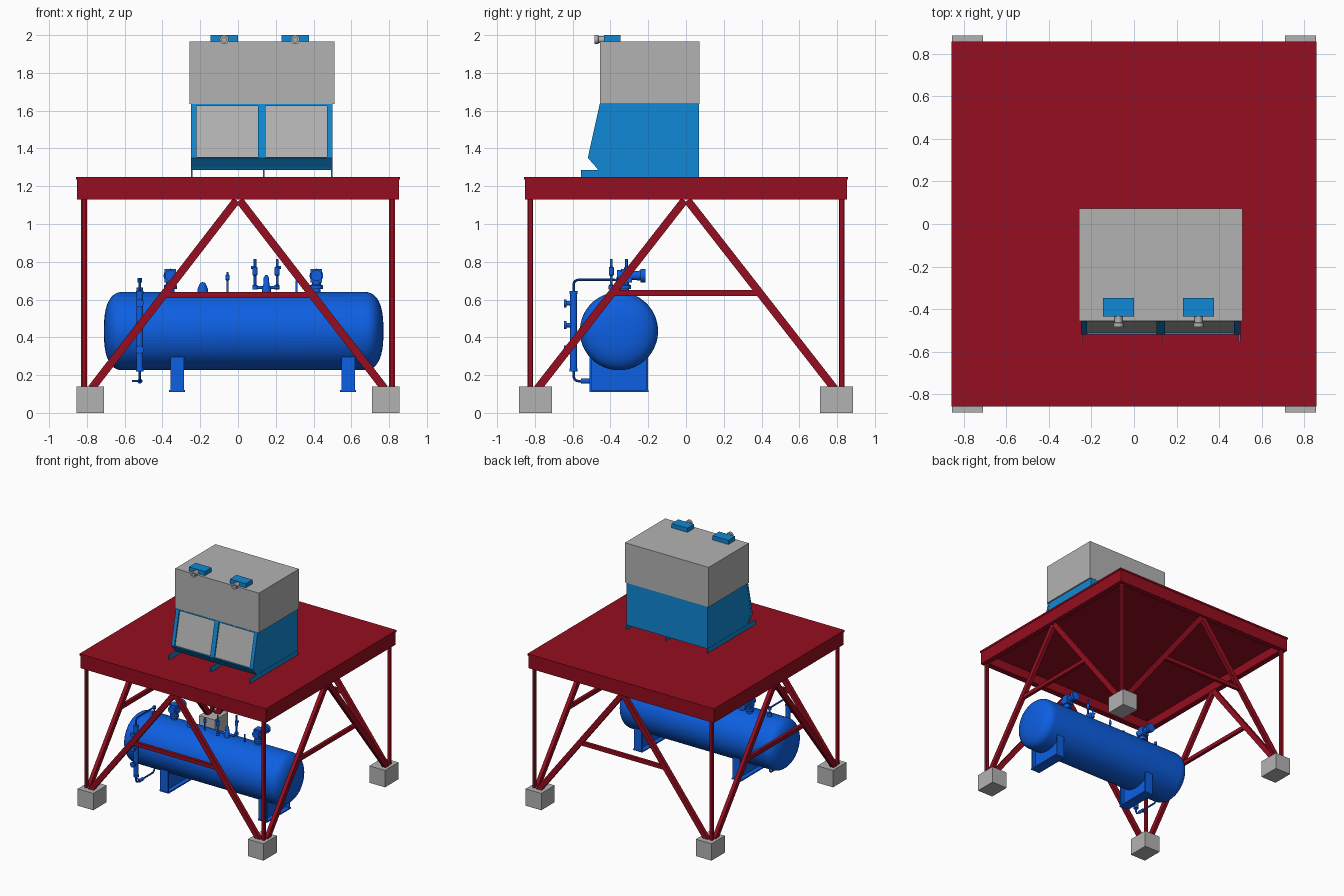
import bpy, bmesh, math
from mathutils import Vector, Matrix

if "Cube" in bpy.data.objects:
    bpy.data.objects.remove(bpy.data.objects["Cube"])

def mat(name, rgb):
    m = bpy.data.materials.new(name)
    m.diffuse_color = (*rgb, 1)
    m.use_nodes = True
    m.node_tree.nodes["Principled BSDF"].inputs["Base Color"].default_value = m.diffuse_color
    return m

RED = mat("dark_red_steel", (0.30, 0.004, 0.014))
TANK = mat("strong_blue", (0.004, 0.115, 0.76))
BLUE = mat("light_blue", (0.005, 0.25, 0.66))
GREY = mat("grey", (0.45, 0.45, 0.45))

def finish(name, bm, mats, smooth=False):
    bmesh.ops.recalc_face_normals(bm, faces=bm.faces)
    me = bpy.data.meshes.new(name)
    bm.to_mesh(me)
    bm.free()
    for m in mats:
        me.materials.append(m)
    if smooth:
        me.shade_smooth()
        me.set_sharp_from_angle(angle=math.radians(35))
    ob = bpy.data.objects.new(name, me)
    bpy.context.collection.objects.link(ob)
    return ob

def box(name, x, y, z, m):
    """Box from (min, max) ranges."""
    bm = bmesh.new()
    bmesh.ops.create_cube(bm, size=1)
    for v in bm.verts:
        v.co = [(r[0] + r[1]) / 2 + c * (r[1] - r[0]) for r, c in zip((x, y, z), v.co)]
    return finish(name, bm, [m])

def beam(name, a, b, side, w, d, m):
    """Rectangular bar from a to b; d is its depth along the vector side."""
    a, b, s = Vector(a), Vector(b), Vector(side)
    t = (b - a).normalized().cross(s) * w / 2
    s = s * d / 2
    bm = bmesh.new()
    ends = [[bm.verts.new(p + i * t + j * s) for i, j in ((-1, -1), (1, -1), (1, 1), (-1, 1))]
            for p in (a, b)]
    bm.faces.new(ends[0])
    bm.faces.new(ends[1])
    for i in range(4):
        k = (i + 1) % 4
        bm.faces.new((ends[0][i], ends[0][k], ends[1][k], ends[1][i]))
    return finish(name, bm, [m])

def extrude_x(name, profile, x0, x1, mats):
    """(y, z) outline extruded along x."""
    bm = bmesh.new()
    f = bm.faces.new([bm.verts.new((x0, y, z)) for y, z in profile])
    r = bmesh.ops.extrude_face_region(bm, geom=[f])
    for v in r["geom"]:
        if isinstance(v, bmesh.types.BMVert):
            v.co.x = x1
    return finish(name, bm, mats)

def lathe(name, profile, loc, axis, m, segs=24):
    """(radius, height) profile turned about an axis through loc."""
    bm = bmesh.new()
    vs = [bm.verts.new((r, 0, h)) for r, h in profile]
    es = [bm.edges.new(p) for p in zip(vs, vs[1:])]
    bmesh.ops.spin(bm, geom=vs + es, cent=(0, 0, 0), axis=(0, 0, 1),
                   angle=math.tau, steps=segs)
    bmesh.ops.remove_doubles(bm, verts=bm.verts, dist=1e-5)
    q = Vector((0, 0, 1)).rotation_difference(Vector(axis))
    bm.transform(Matrix.Translation(loc) @ q.to_matrix().to_4x4())
    return finish(name, bm, [m], True)

def cyl(name, loc, axis, r, h, m, segs=20):
    return lathe(name, [(0, 0), (r, 0), (r, h), (0, h)], loc, axis, m, segs)

def pipe(name, pts, r, m, bend=0.03):
    """Round pipe with rounded corners."""
    pts = [Vector(p) for p in pts]
    path = [pts[0]]
    for a, b, c in zip(pts, pts[1:], pts[2:]):
        p, q = b + (a - b).normalized() * bend, b + (c - b).normalized() * bend
        path += [p.lerp(b, t).lerp(b.lerp(q, t), t) for t in (0, .25, .5, .75, 1)]
    path.append(pts[-1])
    cu = bpy.data.curves.new(name, 'CURVE')
    cu.dimensions = '3D'
    cu.bevel_depth, cu.bevel_resolution, cu.use_fill_caps = r, 3, True
    sp = cu.splines.new('POLY')
    sp.points.add(len(path) - 1)
    for s, p in zip(sp.points, path):
        s.co = (*p, 1)
    tmp = bpy.data.objects.new("temp_path", cu)
    bm = bmesh.new()
    me = bpy.data.meshes.new_from_object(tmp)
    bm.from_mesh(me)
    bpy.data.objects.remove(tmp)
    bpy.data.meshes.remove(me)
    return finish(name, bm, [m], True)

# Platform: thin deck with a channel rim, open underneath
P = 0.857
box("deck_plate", (-P, P), (-P, P), (1.235, 1.25), RED)
for s, n in ((-1, "a"), (1, "b")):
    def r(p, q):
        return tuple(sorted((s * p, s * q)))
    box("rim_front_back_" + n, (-.85, .85), r(.838, .853), (1.135, 1.236), RED)
    box("rim_side_" + n, r(.838, .853), (-.85, .85), (1.135, 1.236), RED)
    box("rim_lip_front_back_" + n, (-.85, .85), r(.81, .852), (1.13, 1.14), RED)
    box("rim_lip_side_" + n, r(.81, .852), (-.85, .85), (1.13, 1.14), RED)

# Concrete feet and posts
for sx in (-1, 1):
    for sy in (-1, 1):
        x, y = sx * .782, sy * .797
        box("foot_block", (x - .072, x + .072), (y - .088, y + .088), (0, .14), GREY)
        x, y = sx * .815, sy * .825
        box("corner_post", (x - .011, x + .011), (y - .012, y + .012), (.13, 1.14), RED)

# A-frame bracing on all four sides
for s in (-1, 1):
    y, x = s * .825, s * .815
    for t in (-1, 1):
        beam("front_back_brace", (t * .775, y, .13), (t * .008, y, 1.125), (0, 1, 0), .042, .03, RED)
        beam("side_brace", (x, t * .785, .13), (x, t * .008, 1.125), (1, 0, 0), .042, .03, RED)
    beam("front_back_tie", (-.39, y, .625), (.39, y, .625), (0, 1, 0), .032, .025, RED)
    beam("side_tie", (x, -.39, .635), (x, .39, .635), (1, 0, 0), .032, .025, RED)

# Tank with dished ends
TY, TZ, R = -.355, .433, .207
head = [(R * math.sin(a) ** .75, .1 * (1 - math.cos(a) ** .85))
        for a in [i * math.pi / 24 for i in range(12)]]
head.append((R, .1))
prof = head + [(r_, 1.48 - h) for r_, h in reversed(head)]
lathe("tank", prof, (-.71, TY, TZ), (1, 0, 0), TANK, 64)

# Saddles: base plate, web and two flanges
for x in (-.322, .583):
    box("saddle_base", (x - .042, x + .042), (-.512, -.198), (.11, .12), TANK)
    box("saddle_web", (x - .006, x + .006), (-.505, -.205), (.11, .33), TANK)
    for y in (-.505, -.205):
        box("saddle_flange", (x - .036, x + .036), (y - .005, y + .005), (.11, .3), TANK)

# Level gauge on the front of the tank
GX, GY = -.52, -.595
lathe("gauge_column", [(0, .22), (.021, .22), (.021, .235), (.018, .235), (.018, .63),
      (.021, .63), (.021, .645), (0, .645)], (GX, GY, 0), (0, 0, 1), TANK)
for z in (.335, .465, .58):
    cyl("gauge_port", (GX, GY, z), (0, -1, 0), .012, .045, TANK)
    cyl("gauge_port_flange", (GX, GY - .038, z), (0, -1, 0), .021, .012, TANK)
pipe("gauge_top_pipe", [(GX, GY, .64), (GX, GY, .705), (GX, TY, .705), (GX, TY, .62)], .007, TANK)
pipe("gauge_bottom_pipe", [(GX, GY, .23), (GX, GY, .168), (GX, TY, .168), (GX, TY, .25)], .007, TANK)
cyl("gauge_top_flange", (GX, TY, .635), (0, 0, 1), .018, .03, TANK)
cyl("gauge_top_valve", (GX, TY, .69), (0, 0, 1), .012, .025, TANK)
cyl("drain_handle", (GX + .015, -.53, .168), (-1, 0, 0), .005, .055, TANK)
cyl("drain_valve", (GX, -.555, .168), (0, 1, 0), .013, .05, TANK)

# Two large valves with horizontal outlets
for x in (-.358, .415):
    lathe("valve_nozzle", [(0, .62), (.022, .62), (.022, .655), (.034, .655), (.034, .675),
          (.024, .68), (.024, .75), (0, .765)], (x, TY + .03, 0), (0, 0, 1), TANK)
    lathe("valve_outlet", [(0, 0), (.03, 0), (.03, .02), (.02, .025), (.026, .125), (.036, .125),
          (.036, .15), (0, .15)], (x, -.365, .727), (0, 1, 0), TANK)
    box("valve_body", (x - .03, x + .03), (-.345, -.285), (.69, .762), TANK)

# Small fittings along the tank top
lathe("inspection_cap", [(.028, .625), (.028, .655), (.02, .675), (.012, .69), (0, .692)],
      (-.187, TY, 0), (0, 0, 1), TANK)
lathe("vent_stub", [(.006, .63), (.006, .7), (.011, .705), (.011, .73), (.005, .733), (.005, .745), (0, .745)],
      (-.055, TY, 0), (0, 0, 1), TANK)
cyl("thin_stub", (.31, TY, .63), (0, 0, 1), .006, .07, TANK)
lathe("relief_hub", [(.024, .63), (.024, .66), (.016, .68), (.014, .715), (.006, .73), (0, .73)],
      (.15, TY, 0), (0, 0, 1), TANK)
cyl("relief_header", (.08, TY, .664), (1, 0, 0), .009, .137, TANK)
for x, s in ((.09, -1), (.207, 1)):
    lathe("relief_valve", [(0, .652), (.014, .652), (.014, .675), (.007, .68), (.007, .725), (.013, .73),
          (.013, .77), (.007, .775), (.007, .815), (0, .815)], (x, TY + .04 * s, 0), (0, 0, 1), TANK)
    cyl("relief_elbow", (x, TY, .664), (0, s, 0), .009, .045, TANK)
    cyl("relief_outlet", (x, TY + .04 * s, .77), (s, 0, 0), .007, .02, TANK)

# Cooling unit: skids, lower blue cabinet with sloped grey panels
for x in (-.246, .137, .496):
    box("skid", (x - .004, x + .004), (-.555, .07), (1.25, 1.287), BLUE)
cab = extrude_x("lower_cabinet", [(.07, 1.285), (.07, 1.635), (-.445, 1.635), (-.51, 1.35),
                (-.465, 1.285)], -.248, .498, [BLUE, GREY])
for f in cab.data.polygons:
    if f.normal.y < -.8 and f.normal.z > .1:
        f.material_index = 1
for x0, x1 in ((-.25, -.22), (.106, .145), (.47, .50)):
    extrude_x("panel_frame_bar", [(-.44, 1.635), (-.457, 1.635), (-.52, 1.35), (-.5, 1.35)], x0, x1, [BLUE])
extrude_x("panel_top_rail", [(-.44, 1.635), (-.457, 1.635), (-.459, 1.626), (-.44, 1.626)], -.25, .5, [BLUE])
extrude_x("front_sill", [(-.49, 1.355), (-.52, 1.355), (-.52, 1.35), (-.463, 1.286), (-.44, 1.286)],
          -.25, .5, [BLUE])

# Upper grey housing with two motor boxes and pipe stubs
box("upper_housing", (-.258, .51), (-.455, .072), (1.635, 1.965), GREY)
for x in (-.073, .303):
    box("motor_box", (x - .073, x + .073), (-.435, -.347), (1.965, 2.0), BLUE)
    lathe("pipe_stub", [(0, .02), (.012, .02), (.012, .055), (.024, .055), (.024, .035), (.018, .033),
          (.018, 0), (0, 0)], (x, -.43, 1.976), (0, -1, 0), GREY)
